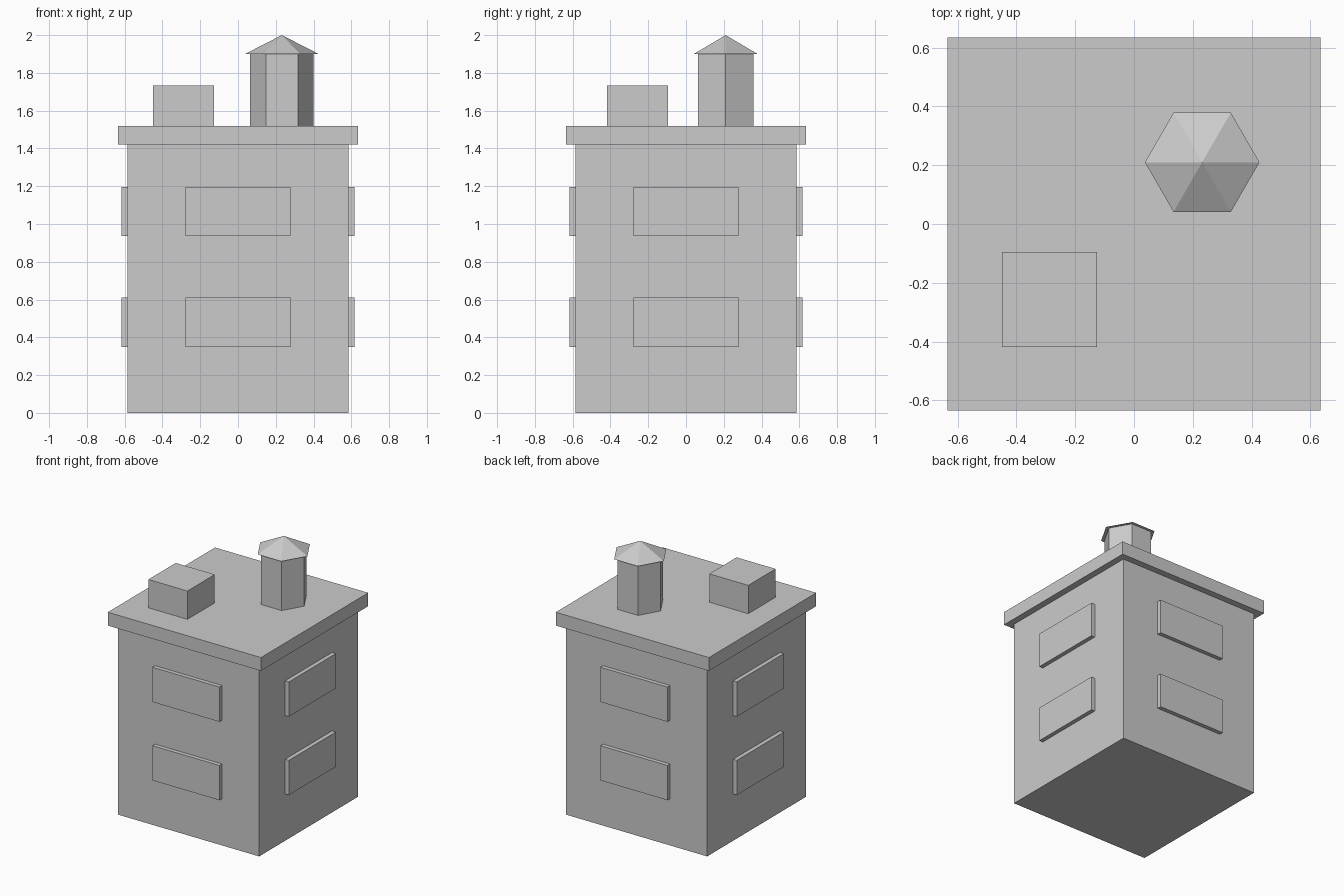
import bpy
import math

if "Cube" in bpy.data.objects:
    bpy.data.objects.remove(bpy.data.objects["Cube"])

grey = bpy.data.materials.new("plain grey")
grey.diffuse_color = (0.6, 0.6, 0.6, 1.0)
grey.use_nodes = True
grey.node_tree.nodes["Principled BSDF"].inputs["Base Color"].default_value = grey.diffuse_color


def finish(name):
    ob = bpy.context.object
    ob.name = name
    ob.data.materials.append(grey)
    return ob


def box(name, lo, hi):
    """Axis-aligned box between two corners."""
    centre = [(a + b) / 2 for a, b in zip(lo, hi)]
    bpy.ops.mesh.primitive_cube_add(size=1, location=centre)
    ob = finish(name)
    ob.scale = [b - a for a, b in zip(lo, hi)]
    bpy.ops.object.transform_apply(location=False, rotation=False, scale=True)
    return ob


def hexagon(name, r_bottom, r_top, z0, z1, x=0.232, y=0.21):
    """Six-sided prism or cone with corners pointing along x."""
    bpy.ops.mesh.primitive_cone_add(vertices=6, radius1=r_bottom, radius2=r_top,
                                    depth=z1 - z0, location=(x, y, (z0 + z1) / 2),
                                    rotation=(0, 0, math.radians(30)))
    return finish(name)


# Main block and overhanging roof slab
WALL, EAVE = 0.585, 0.634
box("building_body", (-WALL, -WALL, 0), (WALL, WALL, 1.42))
box("roof_slab", (-EAVE, -EAVE, 1.42), (EAVE, EAVE, 1.52))

# Raised window panels: two floors on each of the four walls
for side, label in enumerate(("front", "right", "back", "left")):
    for floor, z in (("lower", 0.35), ("upper", 0.937)):
        panel = box(f"{label}_{floor}_window", (-0.278, -0.616, z), (0.278, -WALL, z + 0.26))
        x, y, zc = panel.location
        a = side * math.pi / 2
        panel.location = (x * math.cos(a) - y * math.sin(a),
                          x * math.sin(a) + y * math.cos(a), zc)
        panel.rotation_euler.z = a

# Rooftop unit
box("rooftop_unit", (-0.449, -0.418, 1.52), (-0.126, -0.095, 1.732))

# Water tank with pointed lid
hexagon("water_tank", 0.169, 0.169, 1.52, 1.90)
hexagon("tank_lid", 0.195, 0, 1.90, 2.0)
